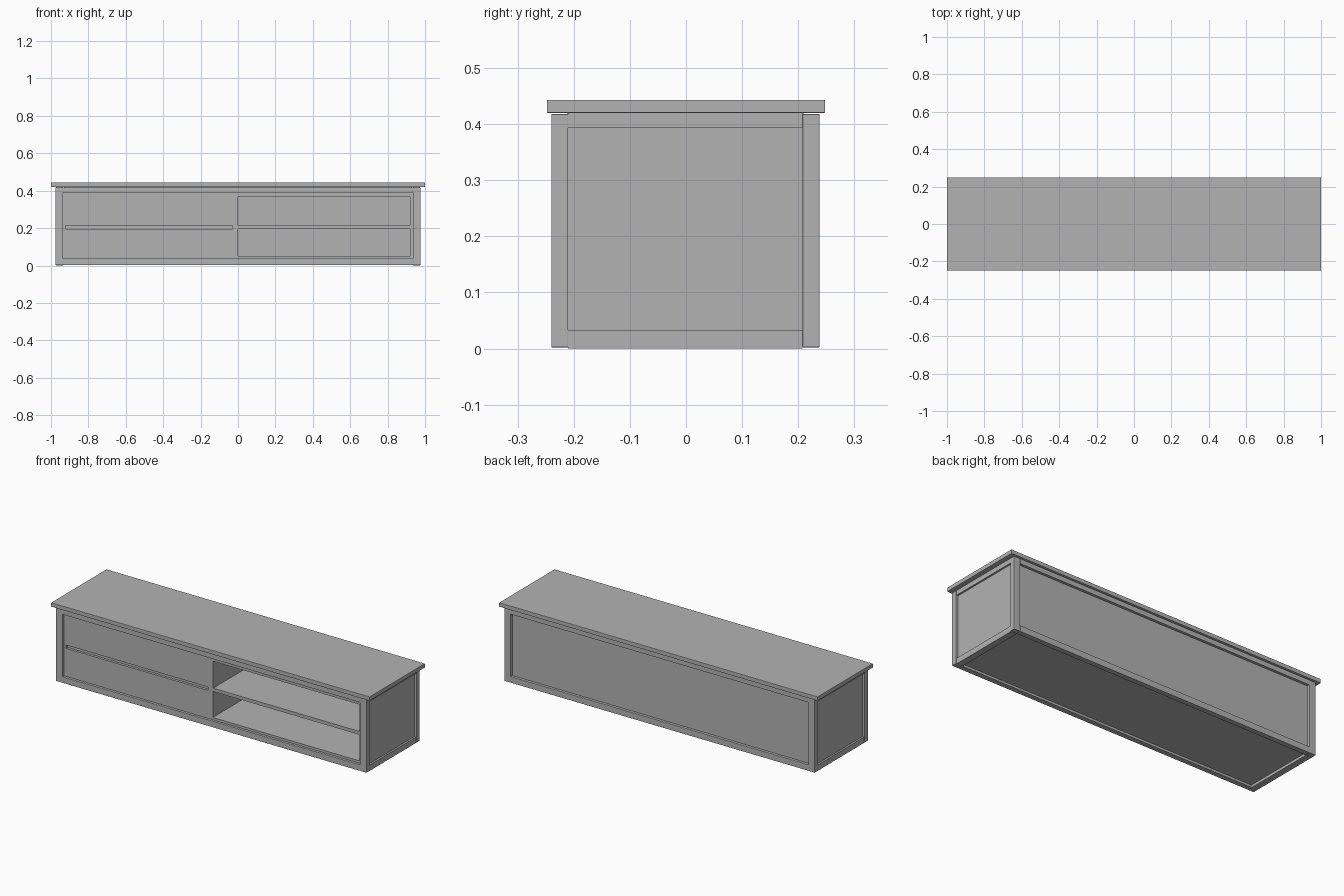
import bpy
import bmesh

cube = bpy.data.objects.get("Cube")
if cube:
    bpy.data.objects.remove(cube, do_unlink=True)

grey = bpy.data.materials.new("plain_grey")
grey.use_nodes = True
colour = (0.45, 0.45, 0.45, 1)
grey.diffuse_color = colour
grey.node_tree.nodes["Principled BSDF"].inputs["Base Color"].default_value = colour


def add_box(bm, x, y, z):
    """Add a box given its (min, max) range on each axis."""
    made = bmesh.ops.create_cube(bm, size=1)
    for v in made["verts"]:
        v.co = [r[0] if c < 0 else r[1] for c, r in zip(v.co, (x, y, z))]


def part(name, boxes, bevel=0):
    """Make one object out of boxes, with an optional small edge bevel."""
    bm = bmesh.new()
    for b in boxes:
        add_box(bm, *b)
    mesh = bpy.data.meshes.new(name)
    bm.to_mesh(mesh)
    bm.free()
    mesh.materials.append(grey)
    obj = bpy.data.objects.new(name, mesh)
    bpy.context.collection.objects.link(obj)
    if bevel:
        mod = obj.modifiers.new("soft_edge", "BEVEL")
        mod.width = bevel
        mod.segments = 2
    return obj


def ring(x_out, z_out, x_in, z_in, y):
    """Four boxes around a rectangular opening."""
    return [((x_out[0], x_in[0]), y, z_out), ((x_in[1], x_out[1]), y, z_out),
            (x_in, y, (z_out[0], z_in[0])), (x_in, y, (z_in[1], z_out[1]))]


OUT, INNER = 0.975, 0.935
LOW, HIGH = 0.037, 0.39

# Overhanging top board
part("top_board", [((-1, 1), (-0.248, 0.248), (0.42, 0.443))], 0.0015)

# Front and back face frames
for name, y in (("front_frame", (-0.24, -0.21)), ("back_frame", (0.208, 0.238))):
    part(name, ring((-OUT, OUT), (0.002, 0.418), (-INNER, INNER), (LOW, HIGH), y), 0.0015)

# Recessed end panels with top and bottom rails
for side, s in (("left", 1), ("right", -1)):
    def span(a, b):
        return tuple(sorted((s * a, s * b)))
    part(side + "_side_panel", [(span(0.92, 0.962), (-0.212, 0.21), (0.02, 0.41))])
    part(side + "_side_rails", [(span(0.935, 0.972), (-0.21, 0.208), (0, 0.033)),
                                (span(0.935, 0.972), (-0.21, 0.208), (0.393, 0.42))])

# Back, floor and ceiling panels
part("back_panel", [((-INNER, INNER), (0.2, 0.223), (0.03, 0.4))])
part("bottom_panel", [((-0.94, 0.94), (-0.211, 0.209), (0.015, 0.05))])
part("ceiling_panel", [((-0.93, 0.93), (-0.211, 0.209), (0.37, 0.42))])

# Inset front with an open bay on the left half
FACE = (-0.226, -0.208)
part("bay_surround", [((0.92, INNER), FACE, (LOW, HIGH)),
                      ((0, 0.92), FACE, (LOW, 0.05)),
                      ((0, 0.92), FACE, (0.37, HIGH))])
part("divider", [((-0.025, 0), (-0.226, 0.2), (0.05, 0.37))])
part("open_shelf", [((0, 0.92), (-0.222, 0.2), (0.196, 0.215))])

# Closed front with a long finger groove
part("closed_front", ring((-INNER, 0), (LOW, HIGH), (-0.922, -0.03), (0.196, 0.215), FACE))
part("groove_back", [((-0.93, -0.025), (-0.212, -0.2), (0.18, 0.23))])
